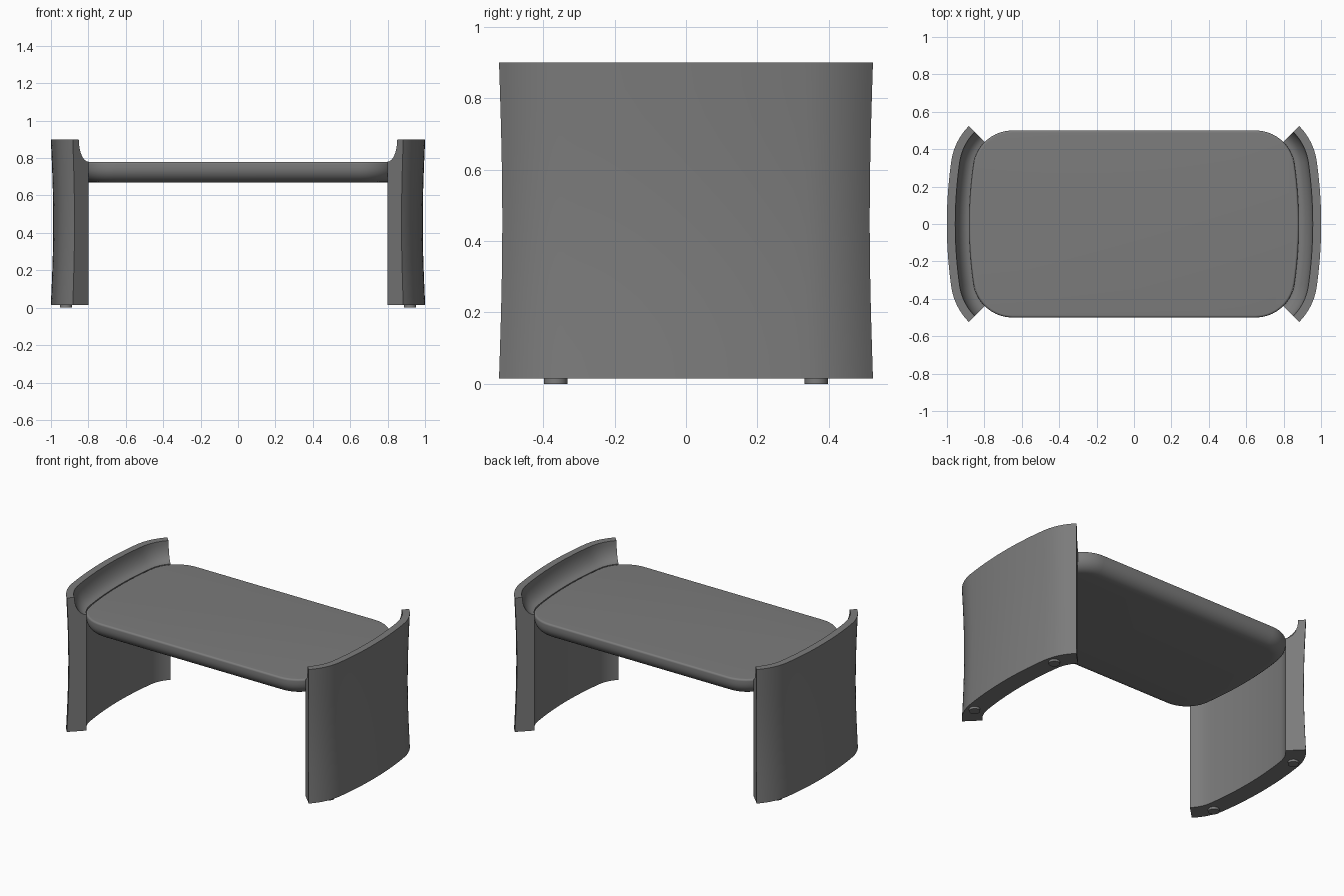
import bpy, bmesh
from math import sin, cos, pi, radians

default = bpy.data.objects.get("Cube")
if default:
    bpy.data.objects.remove(default, do_unlink=True)

# Single grey finish
GREY = (0.2, 0.2, 0.2, 1)
mat = bpy.data.materials.new("grey")
mat.use_nodes = True
mat.diffuse_color = GREY
mat.node_tree.nodes["Principled BSDF"].inputs["Base Color"].default_value = GREY

# Seat plan: straight front and back, rounded corners, gently bowed ends
CORNER_R, CORNER_X, CORNER_Y = 0.21, 0.65, 0.29
BOW = radians(8.2)
BOW_R = (CORNER_Y + CORNER_R * sin(BOW)) / sin(BOW)
BOW_X = CORNER_X + (CORNER_R - BOW_R) * cos(BOW)


def end_outline(limit):
    """Points and outward normals along the +x end, up to a normal angle."""
    n = 10
    bow = [(BOW * i / n, BOW_X, 0, BOW_R) for i in range(-n, n + 1)]
    turn = [BOW + (limit - BOW) * i / n for i in range(1, n + 1)]
    upper = [(a, CORNER_X, CORNER_Y, CORNER_R) for a in turn]
    lower = [(-a, CORNER_X, -CORNER_Y, CORNER_R) for a in reversed(turn)]
    return [(cx + r * cos(a), cy + r * sin(a), cos(a), sin(a))
            for a, cx, cy, r in lower + bow + upper]


def skin(name, rings, closed):
    """Join equal rings of points; each ring is a closed loop."""
    bm = bmesh.new()
    loops = [[bm.verts.new(p) for p in ring] for ring in rings]
    for a, b in zip(loops, loops[1:]):
        for i in range(len(a)):
            j = (i + 1) % len(a)
            bm.faces.new((a[i], a[j], b[j], b[i]))
    if closed:
        bm.faces.new(loops[0])
        bm.faces.new(loops[-1])
    bmesh.ops.recalc_face_normals(bm, faces=bm.faces)
    mesh = bpy.data.meshes.new(name)
    bm.to_mesh(mesh)
    bm.free()
    obj = bpy.data.objects.new(name, mesh)
    bpy.context.collection.objects.link(obj)
    finish(obj)
    return obj


def finish(obj):
    obj.data.materials.append(mat)
    bpy.ops.object.select_all(action="DESELECT")
    obj.select_set(True)
    bpy.context.view_layer.objects.active = obj
    bpy.ops.object.shade_smooth_by_angle(angle=radians(35))


# Seat slab: small roll on the upper edge, large roll underneath
TOP, UNDER = 0.78, 0.67
quarter = [pi / 2 * i / 8 for i in range(9)]
edge = [(0.012 * (1 - sin(a)), TOP - 0.012 * (1 - cos(a))) for a in quarter]
edge += [(0.08 * (1 - cos(a)), UNDER + 0.08 * (1 - sin(a))) for a in quarter]
plan = end_outline(pi / 2)
plan += [(-x, -y, -nx, -ny) for x, y, nx, ny in plan]
skin("seat", [[(x - nx * d, y - ny * d, z) for x, y, nx, ny in plan]
              for d, z in edge], True)

# Side panels: waisted outer face, thin rim, concave cove down to the seat
BASE, RIM, THICK, RIM_THICK = 0.015, 0.9, 0.12, 0.045
section = [(0, BASE)]
section += [(THICK - 0.013 * sin(pi * i / 12), BASE + (RIM - BASE) * i / 12)
            for i in range(13)]
cove = THICK - RIM_THICK
section += [(cove * cos(a), RIM - (RIM - TOP) * sin(a)) for a in quarter]
panel = skin("side_panels", [[(x + nx * d, y + ny * d, z) for d, z in section]
                             for x, y, nx, ny in end_outline(pi / 4)], True)
panel.modifiers.new("mirror", "MIRROR")

# Four small round feet
for sx, side in ((-1, "right"), (1, "left")):
    for sy, end in ((-1, "front"), (1, "back")):
        bpy.ops.mesh.primitive_cylinder_add(
            vertices=32, radius=0.033, depth=0.03,
            location=(sx * 0.92, sy * 0.365, 0.015))
        foot = bpy.context.object
        foot.name = f"{end}_{side}_foot"
        finish(foot)
